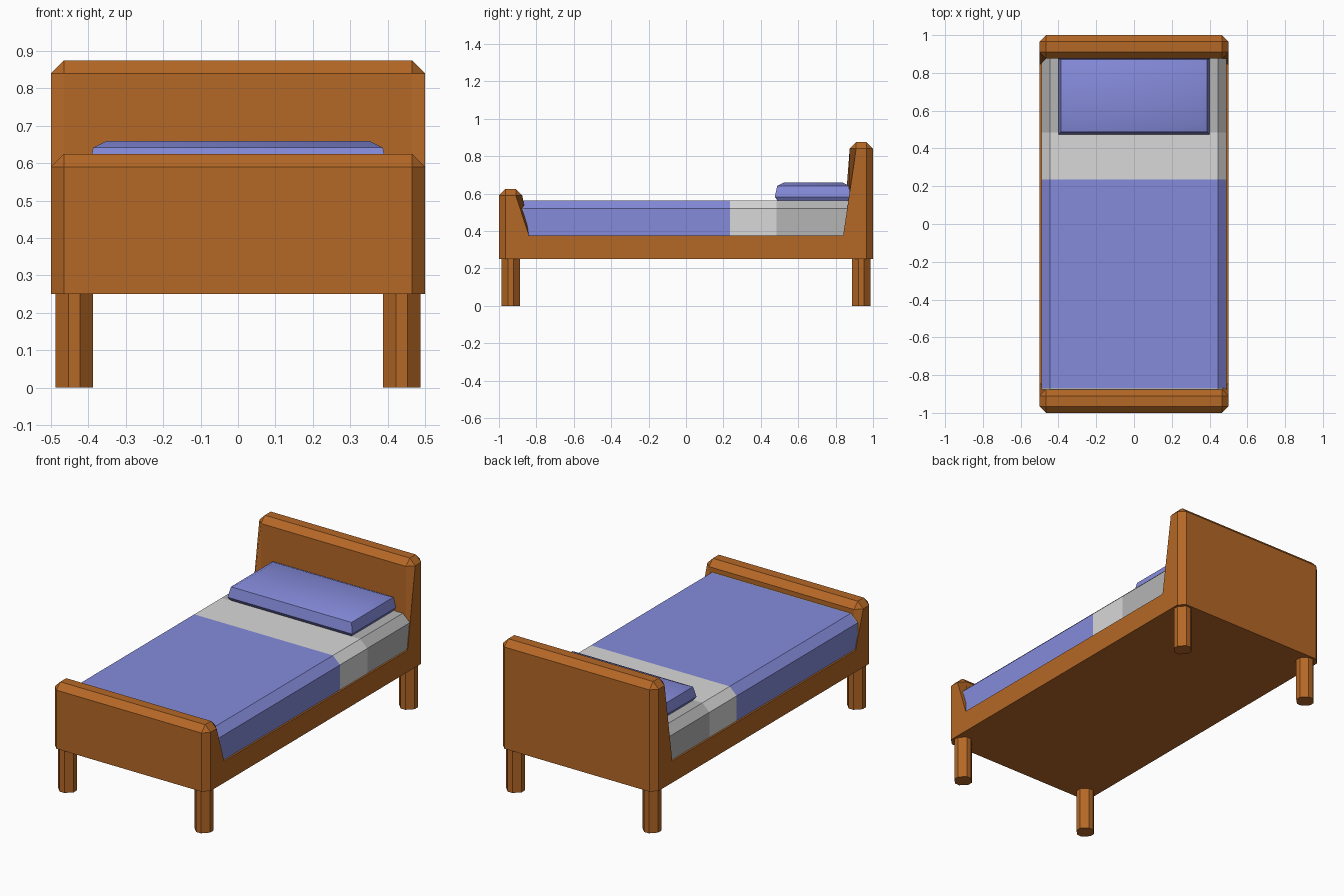
import bpy, bmesh

if "Cube" in bpy.data.objects:
    bpy.data.objects.remove(bpy.data.objects["Cube"])


def material(name, rgb):
    m = bpy.data.materials.new(name)
    m.diffuse_color = (*rgb, 1)
    m.use_nodes = True
    m.node_tree.nodes["Principled BSDF"].inputs["Base Color"].default_value = m.diffuse_color
    return m


wood = material("warm wood", (0.46, 0.138, 0.019))
blue = material("blue fabric", (0.235, 0.258, 0.71))
white = material("light sheet", (0.69, 0.69, 0.69))
grey = material("grey mattress", (0.46, 0.46, 0.46))


def finish(bm, name, mats):
    bmesh.ops.recalc_face_normals(bm, faces=bm.faces)
    me = bpy.data.meshes.new(name)
    bm.to_mesh(me)
    bm.free()
    ob = bpy.data.objects.new(name, me)
    bpy.context.collection.objects.link(ob)
    for m in mats:
        me.materials.append(m)
    return ob


def loft(rings):
    """Join rings of points into a capped solid."""
    bm = bmesh.new()
    vs = [[bm.verts.new(p) for p in r] for r in rings]
    n = len(vs[0])
    for a, b in zip(vs, vs[1:]):
        for i in range(n):
            j = (i + 1) % n
            bm.faces.new((a[i], a[j], b[j], b[i]))
    bm.faces.new(vs[0][::-1])
    bm.faces.new(vs[-1])
    return bm


def rect(x0, x1, y0, y1, z):
    return [(x0, y0, z), (x1, y0, z), (x1, y1, z), (x0, y1, z)]


def chamfer(bm, width, rule):
    edges = [e for e in bm.edges if rule(e.verts[0].co, e.verts[1].co)]
    bmesh.ops.bevel(bm, geom=edges, offset=width, segments=1,
                    affect='EDGES', profile=0.5)


# frame: side profile with headboard, footboard and rails, extruded across
side = [(-1, .25), (-.875, .25), (.875, .25), (1, .25), (1, .875), (.875, .875),
        (.875, .375), (-.875, .375), (-.875, .625), (-1, .625)]
bm = loft([[(x, y, z) for y, z in side] for x in (-.5, .5)])


def frame_edge(a, b):
    mid = (a + b) / 2
    top = mid.z > .6                                  # board tops, all round
    upright = abs(a.z - b.z) > .1                     # board corners
    under = mid.z < .26 and abs(mid.y) < .1 and abs(mid.x) > .4  # rail underside
    return top or upright or under


chamfer(bm, .035, frame_edge)
finish(bm, "bed_frame", [wood])

# legs: square posts with wide chamfered corners
for sx, tag in ((-1, "left"), (1, "right")):
    for sy, end in ((-1, "front"), (1, "back")):
        x, y = sx * .4375, sy * .9375
        bm = loft([rect(x - .05, x + .05, y - .05, y + .05, z) for z in (0, .255)])
        chamfer(bm, .035, lambda a, b: abs(a.z - b.z) > .1)
        finish(bm, f"{end}_{tag}_leg", [wood])

# mattress: chamfered section in bands of blanket, sheet and bare mattress
section = [(-.49, .37), (.49, .37), (.49, .52), (.445, .563), (-.445, .563), (-.49, .52)]
bands = (-.876, -.868, .235, .485, .876)
bm = loft([[(x, y, z) for x, z in section] for y in bands])
for f in bm.faces:
    y = f.calc_center_median().y
    f.material_index = 2 if y > .485 or y < -.868 else 1 if y > .235 else 0
finish(bm, "mattress_and_blanket", [blue, white, grey])

# pillow: flattened cushion with a soft top
cushion = [(.385, .49, .865, .56), (.40, .475, .875, .583),
           (.387, .488, .872, .642), (.35, .525, .835, .66)]
bm = loft([rect(-x, x, y0, y1, z) for x, y0, y1, z in cushion])
pillow = finish(bm, "pillow", [blue])
bpy.context.view_layer.objects.active = pillow
pillow.select_set(True)
bpy.ops.object.shade_smooth_by_angle(angle=0.65)
